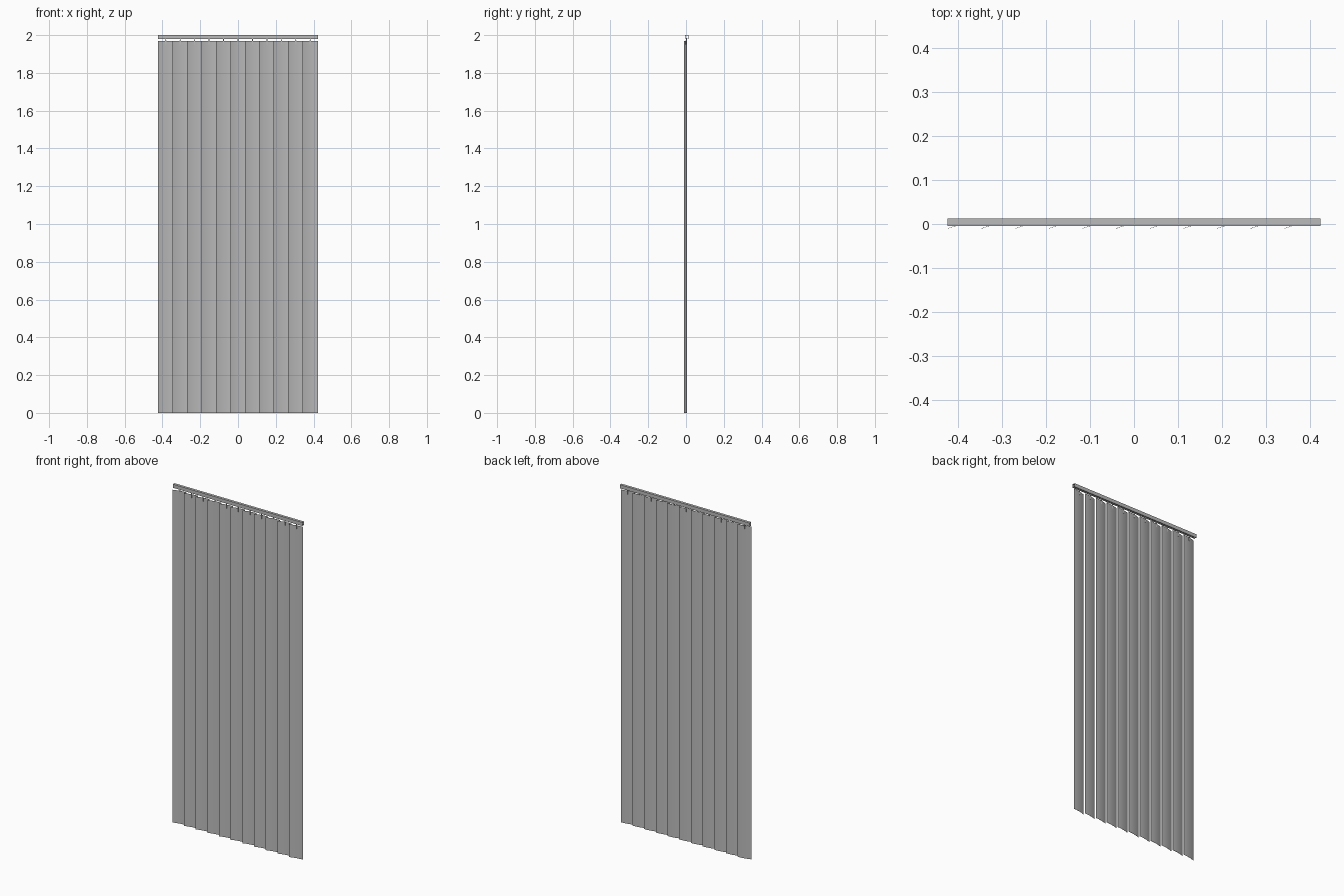
import bpy, bmesh

cube = bpy.data.objects.get("Cube")
if cube:
    bpy.data.objects.remove(cube, do_unlink=True)

COUNT, PITCH, WIDTH = 11, 0.0765, 0.081
SLAT_TOP, RAIL_Y, HALF = 1.97, 0.004, 0.424

grey = bpy.data.materials.new("blind grey")
grey.use_nodes = True
colour = (0.5, 0.5, 0.5, 1)
grey.diffuse_color = colour
grey.node_tree.nodes["Principled BSDF"].inputs["Base Color"].default_value = colour


def finish(bm, name):
    bmesh.ops.recalc_face_normals(bm, faces=bm.faces)
    mesh = bpy.data.meshes.new(name)
    bm.to_mesh(mesh)
    bm.free()
    mesh.materials.append(grey)
    obj = bpy.data.objects.new(name, mesh)
    bpy.context.collection.objects.link(obj)
    return obj


def extrude(name, outline, direction):
    """Closed outline swept along a direction into a solid."""
    bm = bmesh.new()
    face = bm.faces.new([bm.verts.new(p) for p in outline])
    new = bmesh.ops.extrude_face_region(bm, geom=[face])["geom"]
    verts = [v for v in new if isinstance(v, bmesh.types.BMVert)]
    bmesh.ops.translate(bm, verts=verts, vec=direction)
    return finish(bm, name)


def add_box(bm, centre, size):
    verts = bmesh.ops.create_cube(bm, size=1)["verts"]
    bmesh.ops.scale(bm, vec=size, verts=verts)
    bmesh.ops.translate(bm, vec=centre, verts=verts)


# Head rail: channel with a slot along its underside
half_profile = [(0.0025, 1.979), (0.008, 1.979), (0.008, 2.0)]
inner = [(0.0065, 1.9985), (0.0065, 1.9805), (0.0025, 1.9805)]
profile = (half_profile + [(-y, z) for y, z in reversed(half_profile)]
           + [(-y, z) for y, z in reversed(inner)] + inner)
extrude("head_rail", [(-HALF, RAIL_Y + y, z) for y, z in profile], (2 * HALF, 0, 0))


def slat_y(u):
    """Bowed cross-section, steep at the front edge and flat at the back."""
    return -0.0105 + 0.36 * u - 2.15 * u * u


STEPS, THICK = 10, 0.0008
us = [WIDTH * i / STEPS for i in range(STEPS + 1)]
first = -PITCH * (COUNT - 1) / 2

for i in range(COUNT):
    middle = first + i * PITCH
    left = middle - WIDTH / 2

    # Slat
    front = [(left + u, slat_y(u), 0) for u in us]
    back = [(x, y + THICK, z) for x, y, z in reversed(front)]
    slat = extrude(f"slat_{i + 1}", front + back, (0, 0, SLAT_TOP))
    bpy.ops.object.select_all(action="DESELECT")
    slat.select_set(True)
    bpy.context.view_layer.objects.active = slat
    bpy.ops.object.shade_smooth_by_angle()

    # Hanger: stem from the rail, clip gripping both sides of the slat
    y = slat_y(WIDTH / 2)
    bm = bmesh.new()
    add_box(bm, (middle, (y + RAIL_Y) / 2, 1.976), (0.004, 0.004, 0.018))
    add_box(bm, (middle, y, 1.960), (0.006, 0.005, 0.022))
    add_box(bm, (middle, RAIL_Y, 1.983), (0.010, 0.009, 0.004))
    finish(bm, f"hanger_{i + 1}")
